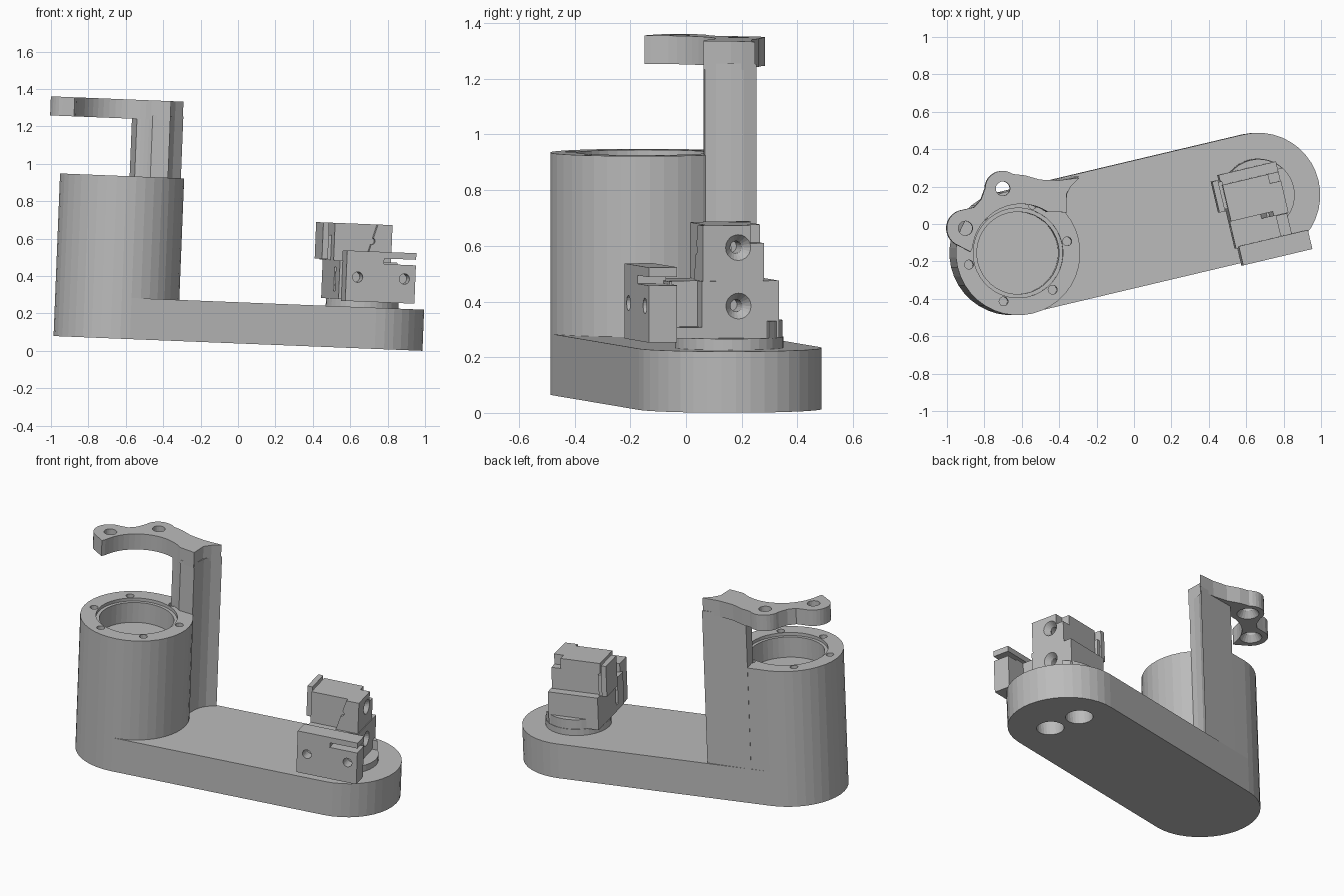
import bpy, bmesh
from math import sin, cos, radians, pi
from mathutils import Matrix, Vector

old = bpy.data.objects.get("Cube")
if old:
    bpy.data.objects.remove(old)

grey = bpy.data.materials.new("light_grey")
grey.use_nodes = True
COLOR = (0.5, 0.5, 0.5, 1)
grey.diffuse_color = COLOR
grey.node_tree.nodes["Principled BSDF"].inputs["Base Color"].default_value = COLOR

# Parts are laid out along the arm axis, then turned and tilted together
TURN = 13.3
HALF = 0.673      # distance from middle to each round end
R = 0.333         # radius of the round ends
POSE = (Matrix.Translation((0, 0, 0.04)) @ Matrix.Rotation(0.04, 4, 'Y')
        @ Matrix.Rotation(radians(TURN), 4, 'Z'))


def finish(name, bm):
    bmesh.ops.recalc_face_normals(bm, faces=bm.faces)
    bm.transform(POSE)
    me = bpy.data.meshes.new(name)
    bm.to_mesh(me)
    bm.free()
    me.materials.append(grey)
    ob = bpy.data.objects.new(name, me)
    bpy.context.collection.objects.link(ob)
    return ob


def arc(cx, cy, r, a0, a1, n):
    angles = [radians(a0 + (a1 - a0) * i / n) for i in range(n + 1)]
    return [(cx + r * cos(a), cy + r * sin(a)) for a in angles]


def prism(name, pts, z0, z1, shift=0.0):
    bm = bmesh.new()
    face = bm.faces.new([bm.verts.new((x + shift, y, z0)) for x, y in pts])
    top = bmesh.ops.extrude_face_region(bm, geom=[face])["geom"]
    bmesh.ops.translate(bm, vec=(0, 0, z1 - z0),
                        verts=[v for v in top if isinstance(v, bmesh.types.BMVert)])
    return finish(name, bm)


def box(name, u0, u1, v0, v1, z0, z1, shift=HALF):
    return prism(name, [(u0, v0), (u1, v0), (u1, v1), (u0, v1)], z0, z1, shift)


def plug(center, axis, r1, r2, depth, segs=20):
    """Cone or cylinder centred on a point along an axis."""
    bm = bmesh.new()
    turn = Vector((0, 0, 1)).rotation_difference(Vector(axis)).to_matrix().to_4x4()
    bmesh.ops.create_cone(bm, cap_ends=True, segments=segs, radius1=r1, radius2=r2,
                          depth=depth, matrix=Matrix.Translation(center) @ turn)
    return finish("cutter", bm)


def cut(ob, *cutters):
    for c in cutters:
        c.hide_render = True
        mod = ob.modifiers.new("cut", 'BOOLEAN')
        mod.operation = 'DIFFERENCE'
        mod.solver = 'EXACT'
        mod.object = c
        bpy.context.view_layer.objects.active = ob
        bpy.ops.object.modifier_apply(modifier=mod.name)
        bpy.data.objects.remove(c)


Z, U, V = (0, 0, 1), (1, 0, 0), (0, 1, 0)

# Base slab with two blind holes underneath
base = prism("base_slab", arc(-HALF, 0, R, 90, 270, 20) + arc(HALF, 0, R, -90, 90, 20), 0, 0.22)
cut(base, *[plug((HALF + 0.02, 0.015 + s * 0.105, 0.07), Z, 0.08, 0.08, 0.2, 28) for s in (-1, 1)])

# Round tower with stepped recess and ring of screw holes
tower = prism("tower", arc(0, 0, R, 0, 351, 39), 0.22, 0.87, -HALF)
cut(tower,
    plug((-HALF, 0, 0.87), Z, 0.24, 0.24, 0.04, 40),
    plug((-HALF, 0, 0.85), Z, 0.22, 0.22, 0.26, 40),
    *[plug((x - HALF, y, 0.85), Z, 0.024, 0.024, 0.12, 14)
      for x, y in arc(0, 0, 0.27, 0, 300, 5)])

# Flat wall joining tower and post, then the post itself
fillet = [(0.40, 0.325), (0.345, 0.29), (0.315, 0.25), (0.298, 0.2), (0.29, 0.16)]
prism("back_wall", [(0, R)] + fillet + [(0.22, 0.24), (0.12, 0.3)], 0.22, 0.87, -HALF)
prism("post", [(0.12, R)] + fillet + arc(0, 0, 0.265, 42, 62, 4), 0.22, 1.2, -HALF)

# Top bracket: two rounded lobes around a concentric inner edge
outline = ([(0.312, 0.402), (0.2, 0.388), (0.1, 0.392), (0.02, 0.415)]
           + arc(-0.098, 0.344, 0.095, 55, 180, 10)
           + [(-0.215, 0.285), (-0.25, 0.245)]
           + arc(-0.298, 0.132, 0.1, 95, 250, 12)
           + [(-0.27, 0.005)] + arc(0, 0, 0.262, 174, 57, 16)
           + [(0.245, 0.217), (0.242, 0.317), (0.27, 0.36)])
spin = Matrix.Rotation(radians(-TURN), 2)
bracket = prism("top_bracket", [tuple(spin @ Vector(p)) for p in outline], 1.178, 1.28, -HALF)
for p in ((-0.298, 0.132), (-0.098, 0.344)):
    x, y = spin @ Vector(p)
    cut(bracket, plug((x - HALF, y, 1.23), Z, 0.038, 0.038, 0.2),
        plug((x - HALF, y, 1.195), Z, 0.07, 0.036, 0.05))

# Mounting disc and raised rear lip
prism("mount_disc", arc(0, 0, 0.195, 0, 350, 35), 0.22, 0.26, HALF)
prism("rear_lip", arc(0, 0, 0.192, 35, 145, 12), 0.26, 0.32, HALF)

# Lower clamp body with a countersunk side hole
lower = box("clamp_lower", -0.19, 0.125, -0.25, 0.155, 0.26, 0.465)
cut(lower, box("cutter", 0.06, 0.2, -0.24, -0.13, 0.3, 0.5),
    plug((HALF + 0.11, 0.005, 0.375), U, 0.022, 0.05, 0.04),
    plug((HALF + 0.08, 0.005, 0.375), U, 0.022, 0.022, 0.14),
    box("cutter", -0.25, -0.15, -0.16, -0.13, 0.3, 0.43))

# Upper clamp body with side hole, top groove and rounded bites
upper = box("clamp_upper", -0.19, 0.12, -0.1, 0.1, 0.465, 0.665)
cut(upper,
    plug((HALF + 0.105, 0.005, 0.585), U, 0.022, 0.05, 0.04),
    plug((HALF + 0.07, 0.005, 0.585), U, 0.022, 0.022, 0.14),
    box("cutter", 0.06, 0.2, 0.05, 0.2, 0.6, 0.7))

# Slanted cheek on the front of the upper body
bm = bmesh.new()
cheek = [(-0.02, 0.465), (0.12, 0.465), (0.12, 0.665), (0.04, 0.665)]
rings = [[bm.verts.new((u + HALF, v, z)) for u, z in cheek] for v in (-0.125, -0.099)]
for ring in rings:
    bm.faces.new(ring)
for i in range(4):
    j = (i + 1) % 4
    bm.faces.new((rings[0][i], rings[0][j], rings[1][j], rings[1][i]))
cheek_ob = finish("front_cheek", bm)
cut(cheek_ob, plug((HALF + 0.01, -0.12, 0.575), V, 0.018, 0.018, 0.08))

# Thin side flange held off the body by a narrow bridge
box("side_flange", -0.24, -0.208, -0.04, 0.13, 0.47, 0.665)
box("flange_bridge", -0.215, -0.185, -0.03, 0.12, 0.465, 0.6)

# Front jaw with a slot that leaves a thin finger on top
jaw = box("front_jaw", -0.175, 0.205, -0.345, -0.24, 0.25, 0.52)
cut(jaw, box("cutter", 0.03, 0.3, -0.4, -0.2, 0.455, 0.485),
    *[plug((HALF + u, -0.345, 0.38), V, 0.028, 0.028, 0.14) for u in (-0.112, 0.145)])
